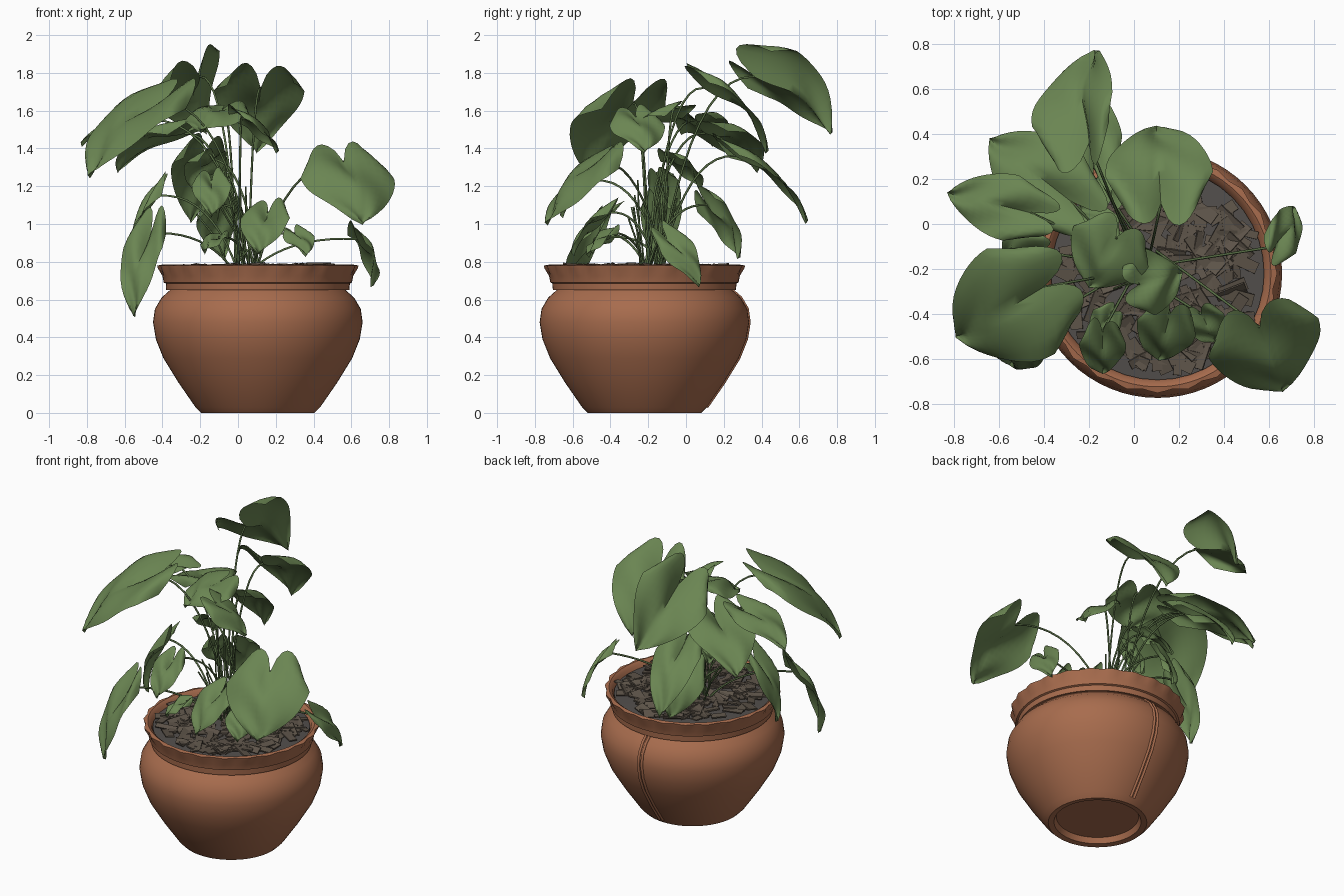
import bpy, bmesh, math, random
from mathutils import Vector, Matrix

random.seed(4)
cube = bpy.data.objects.get("Cube")
if cube:
    bpy.data.objects.remove(cube, do_unlink=True)


def material(name, r, g, b):
    mat = bpy.data.materials.new(name)
    mat.use_nodes = True
    mat.diffuse_color = (r, g, b, 1)
    mat.node_tree.nodes["Principled BSDF"].inputs["Base Color"].default_value = (r, g, b, 1)
    return mat


terracotta = material("terracotta", .39, .15, .075)
leaf_green = material("leaf green", .145, .235, .085)
stem_green = material("stem green", .10, .16, .06)
soil_grey = material("soil grey", .085, .077, .072)
bark_brown = material("bark brown", .11, .088, .066)

CENTRE = Vector((.105, -.22, 0))


def finish(name, bm, mat, smooth=True, angle=40):
    mesh = bpy.data.meshes.new(name)
    bm.to_mesh(mesh)
    bm.free()
    mesh.materials.append(mat)
    obj = bpy.data.objects.new(name, mesh)
    bpy.context.collection.objects.link(obj)
    if smooth:
        bpy.ops.object.select_all(action='DESELECT')
        obj.select_set(True)
        bpy.context.view_layer.objects.active = obj
        bpy.ops.object.shade_smooth_by_angle(angle=math.radians(angle))
    return obj


def lathe(name, profile, mat, segments=64, ripple=lambda r, z, a: r):
    """Spin a radius and height profile around the pot axis."""
    bm = bmesh.new()
    rings = []
    for r, z in profile:
        ring = []
        for i in range(segments):
            a = math.tau * i / segments
            rr = ripple(r, z, a)
            ring.append(bm.verts.new(CENTRE + Vector((rr * math.cos(a), rr * math.sin(a), z))))
        rings.append(ring)
    for low, high in zip(rings, rings[1:]):
        for i in range(segments):
            j = (i + 1) % segments
            bm.faces.new((low[i], low[j], high[j], high[i]))
    bm.faces.new(rings[0][::-1])
    bm.faces.new(rings[-1])
    return finish(name, bm, mat)


# Pot body with recessed foot
body = [(.25, .04), (.265, .005), (.30, 0), (.33, .03), (.42, .16), (.50, .29), (.54, .39),
        (.555, .48), (.545, .55), (.51, .61), (.465, .65), (.46, .69), (.44, .70), (.44, .72)]
lathe("pot_body", body, terracotta)


# Flared rim with a gently scalloped lip
def scallop(r, z, a):
    return r + (.007 * math.cos(24 * a) if r > .51 else 0)


rim = [(.43, .66), (.485, .65), (.487, .685), (.498, .69), (.505, .725), (.522, .765), (.526, .78),
       (.505, .785), (.485, .77), (.47, .72)]
lathe("pot_rim", rim, terracotta, 96, scallop)


def tube(name, paths, radius, mat):
    curve = bpy.data.curves.new(name, 'CURVE')
    curve.dimensions = '3D'
    curve.bevel_depth = radius
    curve.bevel_resolution = 1
    curve.use_fill_caps = True
    for path in paths:
        spline = curve.splines.new('POLY')
        spline.points.add(len(path) - 1)
        for p, co in zip(spline.points, path):
            p.co = (*co, 1)
    curve.materials.append(mat)
    obj = bpy.data.objects.new(name, curve)
    bpy.context.collection.objects.link(obj)


# Raised seam up the back of the pot
tube("pot_seam", [[CENTRE + Vector((side, r, z)) for r, z in body[3:12]] for side in (-.012, .012)],
     .009, terracotta)

# Soil, slightly domed
lathe("soil", [(.475, .72), (.475, .75), (.25, .765), (.05, .77)], soil_grey, 40)

# Loose bark chips
bm = bmesh.new()
for i in range(190):
    a, r = random.uniform(0, math.tau), .42 * math.sqrt(random.random())
    place = Matrix.Translation(CENTRE + Vector((r * math.cos(a), r * math.sin(a), .773)))
    turn = Matrix.Rotation(random.uniform(0, math.tau), 4, 'Z')
    for spread, axis in ((.25, 'X'), (.08, 'Y')):
        turn @= Matrix.Rotation(random.gauss(0, spread), 4, axis)
    size = Matrix.Diagonal((random.uniform(.07, .17), random.uniform(.03, .065), .008, 1))
    bmesh.ops.create_cube(bm, size=1, matrix=place @ turn @ size)
finish("bark_chips", bm, bark_brown, smooth=False)

ROWS, COLS = 14, 14


def leaf(name, base, tip, width, roll, fold):
    """Heart-shaped blade from its stalk to its tip; roll lifts one side, fold lifts both."""
    base, tip = Vector(base), Vector(tip)
    axis = tip - base
    length = axis.length
    axis.normalize()
    side = axis.cross(Vector((0, 0, 1))).normalized()
    side = Matrix.Rotation(-math.radians(roll), 3, axis) @ side
    normal = side.cross(axis)
    bm = bmesh.new()
    grid = []
    for i in range(ROWS + 1):
        v = i / ROWS
        half = width / 2 * (.74 + 1.3 * v) if v < .2 else width / 2 * math.cos((v - .2) / .8 * math.pi / 2) ** .8
        row = []
        for j in range(COLS + 1):
            u = 2 * j / COLS - 1
            lobe = .32 * length * max(0, math.sin(math.pi * abs(u) ** .9)) ** .75 * (1 - v) ** 2
            lift = fold * abs(u) * half + .13 * length * math.sin(math.pi * v)
            lift -= .15 * half * u ** 4 + .012 * math.sin(9 * v + 4 * u)
            row.append(bm.verts.new(base + side * u * half + axis * (length * v - lobe) + normal * lift))
        grid.append(row)
    for a, b in zip(grid, grid[1:]):
        for j in range(COLS):
            bm.faces.new((a[j], a[j + 1], b[j + 1], b[j]))
    bmesh.ops.remove_doubles(bm, verts=bm.verts, dist=.0005)
    finish(name, bm, leaf_green, angle=60)


# Blades: stalk point, tip, width, roll, fold
upper = [
    ((-.20, .36, 1.78), (-.17, .77, 1.48), .46, 42, .5),
    ((.12, .09, 1.72), (.10, .43, 1.38), .48, 0, .3),
    ((-.40, -.28, 1.64), (-.79, -.50, 1.25), .56, 6, .1),
    ((.56, -.46, 1.33), (.66, -.74, 1.00), .52, 0, -.1),
    ((-.28, .10, 1.48), (-.64, .38, 1.28), .42, 0, .15),
    ((-.46, .05, 1.55), (-.83, .14, 1.42), .30, 0, .1),
    ((-.08, -.06, 1.61), (-.20, -.28, 1.49), .38, 0, -.1),
    ((.02, -.27, 1.57), (.21, -.22, 1.38), .30, 0, -.1),
    ((-.18, .26, 1.36), (-.25, .64, 1.01), .30, 0, .1),
]
lower = [
    ((-.42, -.12, 1.15), (-.57, -.14, .77), .22, 0, .2),
    ((-.46, -.46, .95), (-.55, -.62, .51), .24, 0, .2),
    ((.16, -.40, 1.06), (.11, -.60, .84), .27, 0, .1),
    ((-.14, -.48, 1.23), (-.14, -.66, 1.04), .21, 0, .1),
    ((.30, -.40, .95), (.36, -.52, .83), .18, 0, .1),
    ((.63, -.10, .92), (.71, .07, .67), .20, -35, .1),
    ((-.10, .11, 1.10), (-.07, .28, .82), .26, 40, .1),
    ((-.14, -.08, 1.34), (-.24, .08, 1.18), .24, 0, .1),
    ((-.10, -.40, .93), (-.18, -.50, .85), .15, 0, .1),
    ((-.06, -.14, 1.24), (-.12, -.06, 1.06), .18, 30, .1),
]
stalks = []
for group, blades in (("upper", upper), ("lower", lower)):
    for n, spec in enumerate(blades):
        leaf(f"{group}_leaf_{n + 1}", *spec)
        # Arching stalk from the crown to the blade
        end = Vector(spec[0])
        root = Vector((random.uniform(-.03, .12), random.uniform(-.24, -.1), .75))
        bend = root.lerp(end, .35)
        bend.z = end.z + .02
        stalks.append([root * (1 - t) ** 2 + bend * 2 * t * (1 - t) + end * t * t
                       for t in (k / 10 for k in range(11))])
tube("stalks", stalks, .006, stem_green)

# Short young shoots around the crown
shoots = []
for i in range(9):
    root = Vector((random.uniform(-.06, .14), random.uniform(-.26, -.08), .75))
    lean = Vector((random.uniform(-.2, .06), random.uniform(-.08, .1), random.uniform(.25, .5)))
    shoots.append([root, root + lean * .5 + Vector((.01, 0, .03)), root + lean])
tube("young_shoots", shoots, .005, stem_green)
